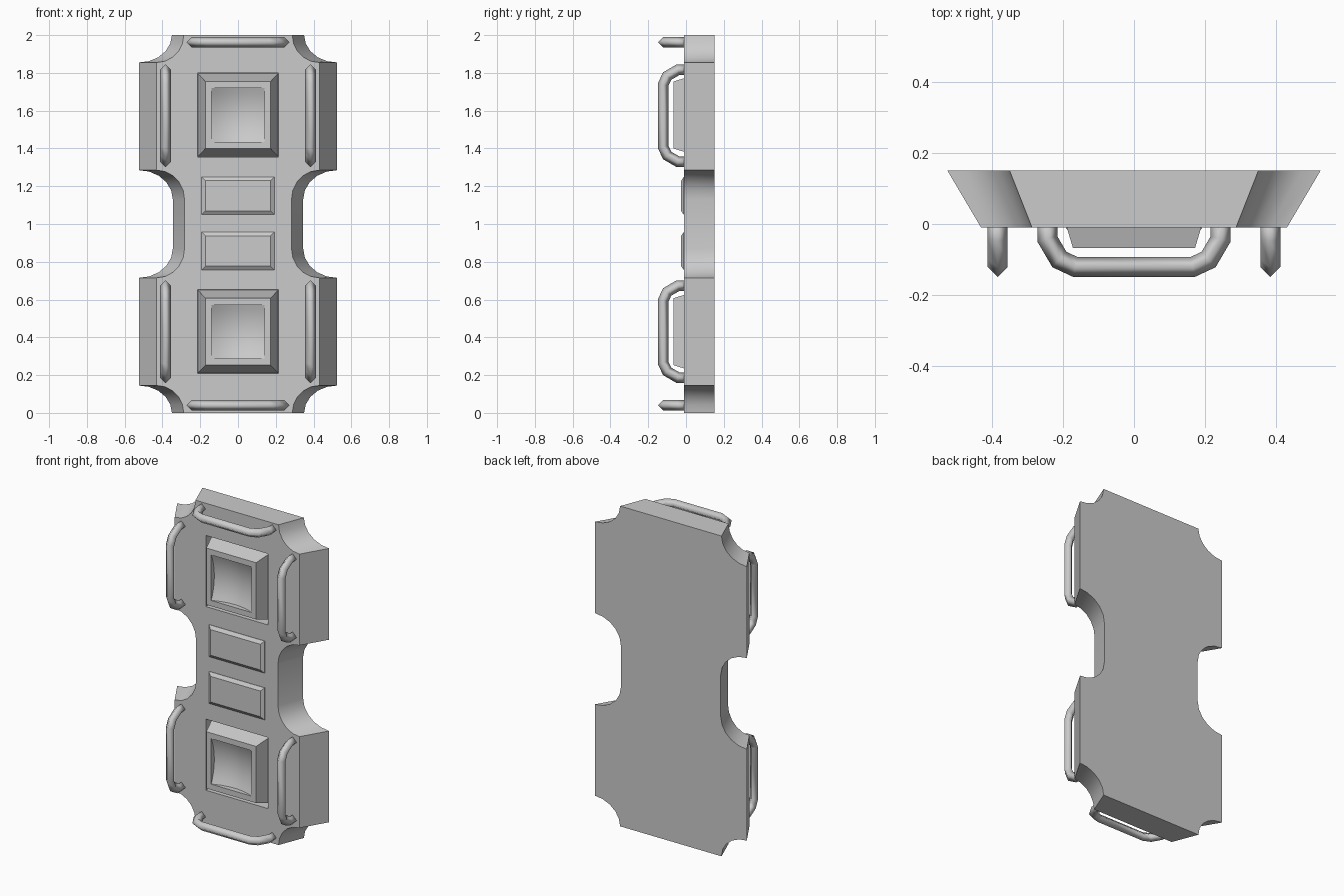
import bpy, bmesh, math
from mathutils import Vector

if "Cube" in bpy.data.objects:
    bpy.data.objects.remove(bpy.data.objects["Cube"])

grey = bpy.data.materials.new("plain_grey")
grey.diffuse_color = (0.6, 0.6, 0.6, 1)
grey.use_nodes = True
grey.node_tree.nodes["Principled BSDF"].inputs["Base Color"].default_value = grey.diffuse_color

FRONT, BACK = -0.01, 0.15
PANELS = (0.43, 1.577)


def finish(name, bm, smooth=None):
    bmesh.ops.recalc_face_normals(bm, faces=bm.faces)
    me = bpy.data.meshes.new(name)
    bm.to_mesh(me)
    bm.free()
    me.materials.append(grey)
    ob = bpy.data.objects.new(name, me)
    bpy.context.collection.objects.link(ob)
    if smooth is not None:
        for o in bpy.context.selected_objects:
            o.select_set(False)
        ob.select_set(True)
        bpy.context.view_layer.objects.active = ob
        bpy.ops.object.shade_smooth_by_angle(angle=math.radians(smooth))
    return ob


def bridge(bm, a, b):
    for i in range(len(a)):
        j = (i + 1) % len(a)
        bm.faces.new((a[i], a[j], b[j], b[i]))


def rect(bm, hx, hz, y, cz):
    return [bm.verts.new((sx * hx, y, cz + sz * hz))
            for sx, sz in ((-1, -1), (1, -1), (1, 1), (-1, 1))]


# Body: scalloped outline, narrower at the front
STEPS = 5
quarter = []
for i in range(STEPS + 1):
    t = math.pi / 2 * i / STEPS
    quarter.append((0.525 - 0.175 * math.cos(t), 0.145 * math.sin(t)))
for i in range(STEPS + 1):
    t = math.pi / 2 * i / STEPS
    quarter.append((0.525 - 0.18 * math.sin(t), 0.87 - 0.155 * math.cos(t)))
right = quarter + [(x, 2 - z) for x, z in reversed(quarter)]
outline = right + [(-x, z) for x, z in reversed(right)]
bm = bmesh.new()
back = [bm.verts.new((x, BACK, z)) for x, z in outline]
front = [bm.verts.new((x * 0.82, FRONT, z)) for x, z in outline]
bm.faces.new(back)
bm.faces.new(front)
bridge(bm, back, front)
body = finish("body", bm, 35)

# Square pits that hold the framed panels
bm = bmesh.new()
for cz in PANELS:
    a = rect(bm, 0.215, 0.222, -0.1, cz)
    b = rect(bm, 0.215, 0.222, 0.07, cz)
    bm.faces.new(a)
    bm.faces.new(b)
    bridge(bm, a, b)
cutter = finish("pit_cutter", bm)
cutter.hide_render = True
cutter.hide_viewport = True
mod = body.modifiers.new("pits", 'BOOLEAN')
mod.object = cutter
mod.operation = 'DIFFERENCE'
mod.solver = 'EXACT'

# Framed panels: tapered wall, flat rim, inner lip and a bowl
N = 10
for k, cz in enumerate(PANELS):
    bm = bmesh.new()
    rings = [rect(bm, h, h + dz, y, cz) for h, dz, y in
             ((0.213, 0.007, 0.07), (0.172, 0.005, -0.067),
              (0.139, 0.003, -0.067), (0.139, 0.003, 0.0))]
    for a, b in zip(rings, rings[1:]):
        bridge(bm, a, b)
    finish("panel_frame_%d" % (k + 1), bm, 30)
    bm = bmesh.new()
    bmesh.ops.create_grid(bm, x_segments=N, y_segments=N, size=1)
    for v in bm.verts:
        u, w = v.co.x, v.co.y
        v.co = (u * 0.139, -0.005 - 0.03 * (u * u + w * w), cz + w * 0.142)
    bowl = finish("panel_bowl_%d" % (k + 1), bm, 60)
    if bowl.data.polygons[0].normal.y > 0:
        bowl.data.flip_normals()

# Raised centre plates with bevelled edges
for k, cz in enumerate((0.857, 1.149)):
    bm = bmesh.new()
    a = rect(bm, 0.192, 0.1, FRONT + 0.005, cz)
    b = rect(bm, 0.192, 0.1, FRONT - 0.002, cz)
    c = rect(bm, 0.172, 0.08, -0.026, cz)
    bridge(bm, a, b)
    bridge(bm, b, c)
    bm.faces.new(c)
    bm.faces.new(a)
    finish("centre_plate_%d" % (k + 1), bm)


# Handles: diamond-section bar swept along a bent path
def handle(name, centre, along, across, r=0.028):
    half = ((0.244, 0.005), (0.244, -0.042), (0.21, -0.1), (0.165, -0.121))
    path = [Vector(p) for p in half] + [Vector((-s, y)) for s, y in reversed(half)]
    bm = bmesh.new()
    rings = []
    for i, p in enumerate(path):
        d0 = (p - path[max(i - 1, 0)]).normalized()
        d1 = (path[min(i + 1, len(path) - 1)] - p).normalized()
        d = (d0 + d1).normalized()
        n = Vector((-d.y, d.x))
        n *= r / max(n.dot(Vector((-d1.y, d1.x))) if d1.length else 1, 0.5)

        def place(q, side):
            return bm.verts.new(centre + along * q.x + Vector((0, q.y, 0)) + across * side)
        rings.append([place(p + n, 0), place(p, r), place(p - n, 0), place(p, -r)])
    for a, b in zip(rings, rings[1:]):
        bridge(bm, a, b)
    bm.faces.new(rings[0])
    bm.faces.new(rings[-1])
    finish(name, bm, 95)


X, Z = Vector((1, 0, 0)), Vector((0, 0, 1))
handle("top_handle", Z * 1.962, X, Z)
handle("bottom_handle", Z * 0.04, X, Z)
for side, sx in (("left", -1), ("right", 1)):
    for level, cz in (("lower", 0.43), ("upper", 1.573)):
        handle("%s_%s_handle" % (level, side), X * 0.384 * sx + Z * cz, Z, X)
